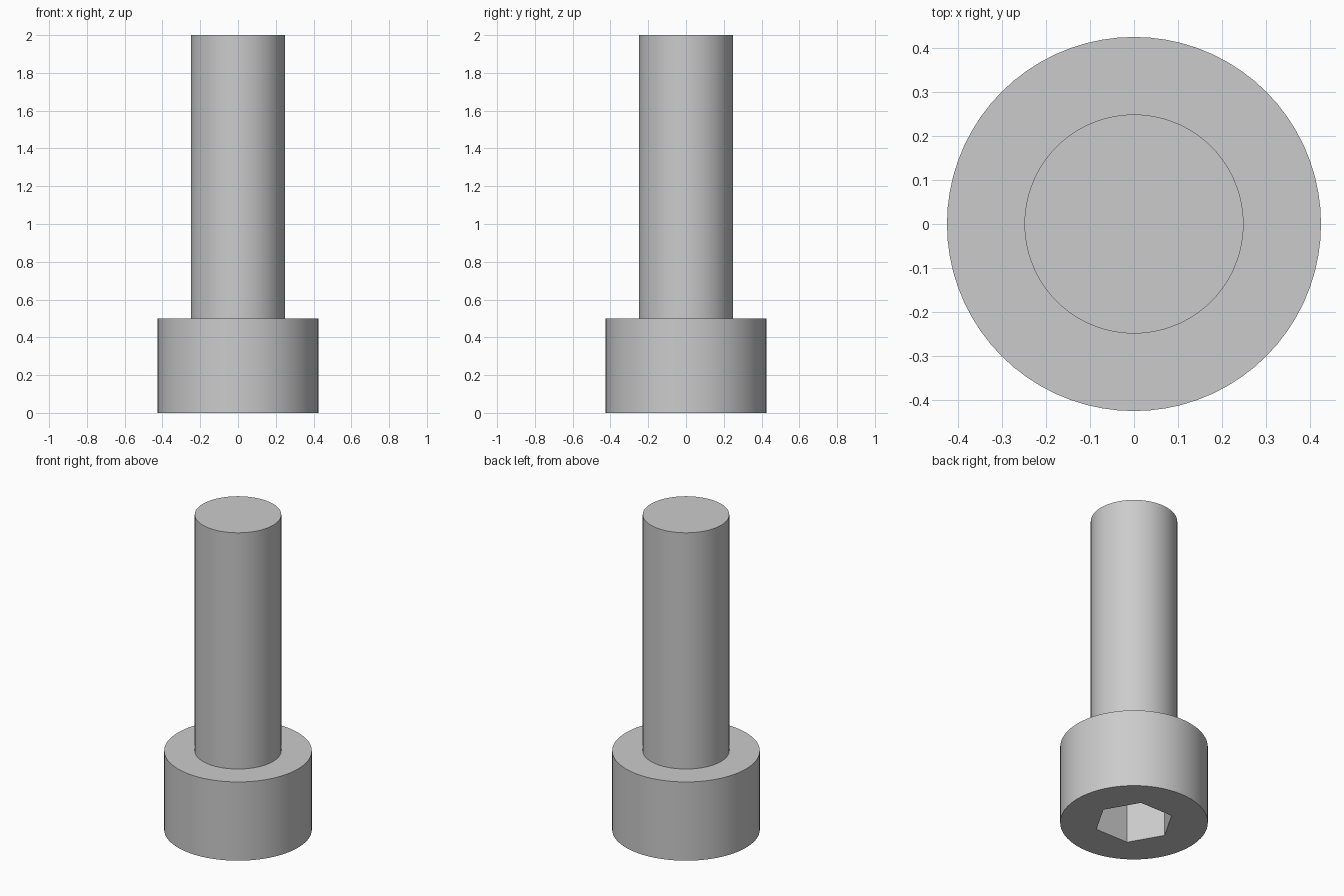
import bpy
import bmesh
from math import cos, sin, tau, radians

if "Cube" in bpy.data.objects:
    bpy.data.objects.remove(bpy.data.objects["Cube"], do_unlink=True)

SIDES = 72
HEAD_R, HEAD_H = 0.425, 0.5
SHANK_R, TOP = 0.249, 2.0
HEX_R, HEX_DEPTH = 0.23, 0.25

steel = bpy.data.materials.new("grey steel")
steel.use_nodes = True
colour = (0.6, 0.6, 0.6, 1)
steel.diffuse_color = colour
steel.node_tree.nodes["Principled BSDF"].inputs["Base Color"].default_value = colour


def ring(bm, radius, z, sides=SIDES):
    """Closed loop of vertices around the z axis."""
    return [bm.verts.new((radius * cos(tau * i / sides), radius * sin(tau * i / sides), z))
            for i in range(sides)]


def skin(bm, a, b):
    """Band of quads between two equal rings."""
    for i in range(len(a)):
        j = (i + 1) % len(a)
        bm.faces.new((a[i], a[j], b[j], b[i]))


def finish(bm, name):
    bmesh.ops.recalc_face_normals(bm, faces=bm.faces)
    mesh = bpy.data.meshes.new(name)
    bm.to_mesh(mesh)
    bm.free()
    mesh.materials.append(steel)
    obj = bpy.data.objects.new(name, mesh)
    bpy.context.collection.objects.link(obj)
    bpy.ops.object.select_all(action="DESELECT")
    obj.select_set(True)
    bpy.context.view_layer.objects.active = obj
    bpy.ops.object.shade_smooth_by_angle(angle=radians(30))
    return obj


# Cylindrical head with a hexagonal socket in its underside
bm = bmesh.new()
rim = ring(bm, HEAD_R, 0)
shoulder = ring(bm, HEAD_R, HEAD_H)
collar = ring(bm, SHANK_R, HEAD_H)
mouth = ring(bm, HEX_R, 0, 6)
floor = ring(bm, HEX_R, HEX_DEPTH, 6)
skin(bm, rim, shoulder)
skin(bm, shoulder, collar)
skin(bm, mouth, floor)
bm.faces.new(floor)
bottom_edges = [e for e in bm.edges if all(v.co.z == 0 for v in e.verts)]
bmesh.ops.triangle_fill(bm, edges=bottom_edges, use_beauty=True)
# Join the collar to the shank so the whole screw is one closed surface
shank_top = ring(bm, SHANK_R, TOP)
skin(bm, collar, shank_top)
bm.faces.new(shank_top)
finish(bm, "socket_head_screw")
